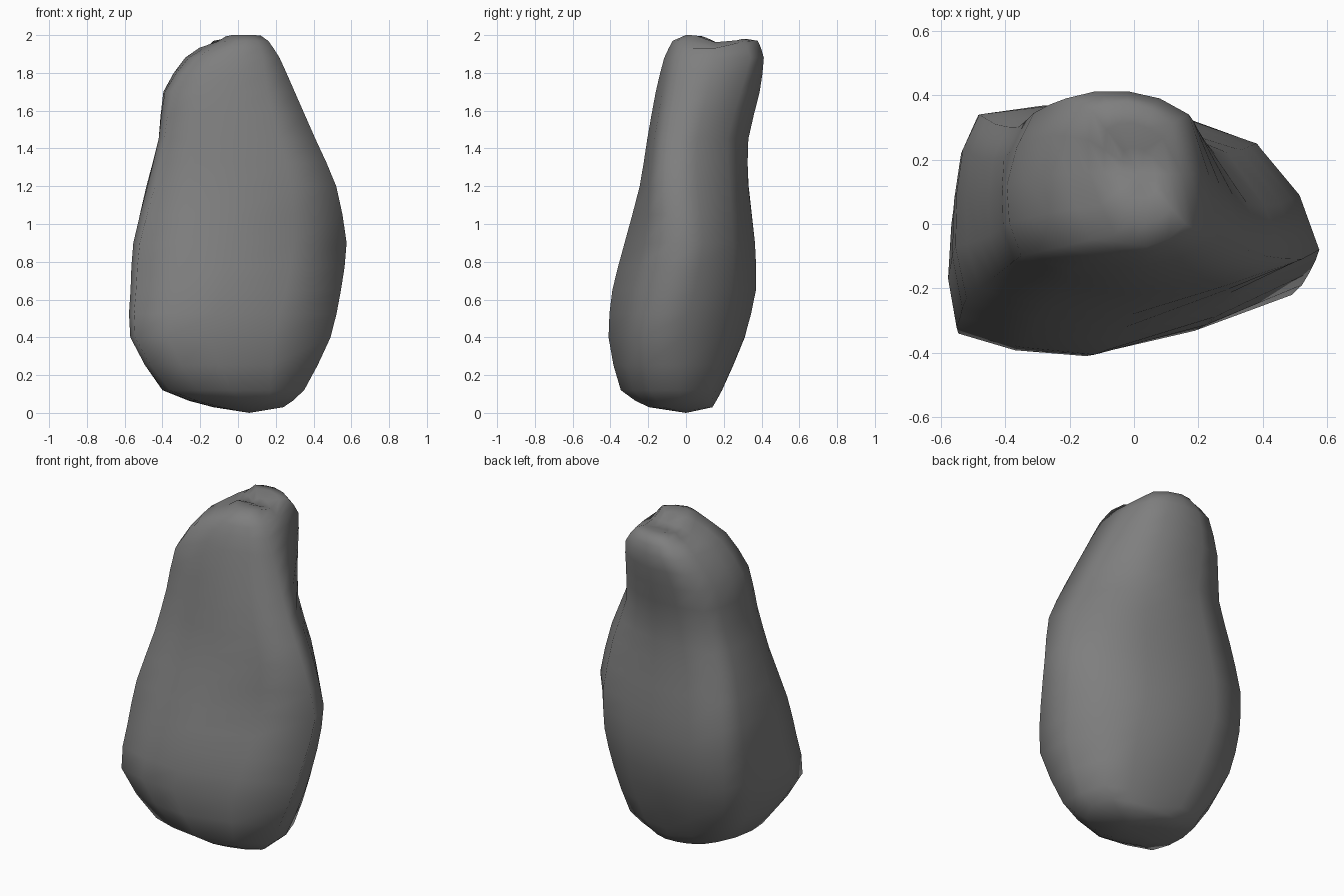
import bpy, bmesh, math
from mathutils import Vector

if "Cube" in bpy.data.objects:
    bpy.data.objects.remove(bpy.data.objects["Cube"])

# Cross-sections from bottom to top: front-left, front, right, back-right, back, back-left, left
HEIGHTS = [0.03, 0.12, 0.4, 0.65, 0.9, 1.2, 1.45, 1.7, 1.88, 1.97]
SECTIONS = [
    [(-.09, -.13), (.07, -.195), (.24, -.12), (.18, .08), (.04, .14), (-.10, .12), (-.13, 0)],
    [(-.36, -.27), (-.04, -.345), (.35, -.19), (.30, .11), (0, .19), (-.33, .17), (-.40, -.06)],
    [(-.545, -.34), (-.15, -.41), (.49, -.22), (.36, .18), (0, .31), (-.45, .28), (-.56, -.05)],
    [(-.54, -.29), (-.08, -.39), (.545, -.15), (.38, .24), (-.05, .37), (-.48, .33), (-.56, .05)],
    [(-.52, -.23), (-.04, -.325), (.575, -.08), (.38, .25), (-.04, .365), (-.48, .34), (-.55, .10)],
    [(-.44, -.17), (0, -.245), (.52, -.11), (.33, .23), (-.02, .33), (-.43, .31), (-.485, .08)],
    [(-.39, -.13), (-.02, -.205), (.41, -.10), (.25, .22), (.0, .33), (-.36, .30), (-.42, .10)],
    [(-.35, -.10), (-.02, -.16), (.30, -.06), (.20, .29), (-.03, .39), (-.31, .345), (-.395, .12)],
    [(-.22, -.07), (.02, -.115), (.22, -.03), (.17, .34), (-.02, .412), (-.21, .39), (-.28, .15)],
    [(-.06, -.03), (.04, -.07), (.16, .0), (.12, .31), (-.02, .38), (-.13, .35), (-.14, .16)],
]


def between(a, b, c, d, curve):
    """Midpoint of b and c, bulged away from a and d."""
    return (b + c) * (0.5 + curve) - (a + d) * curve


def rounded(points, z):
    """Close an outline at height z, with a midpoint on every side."""
    pts = [Vector((x, y, z)) for x, y in points]
    n = len(pts)
    out = []
    for i in range(n):
        a, b, c, d = (pts[(i + k) % n] for k in (-1, 0, 1, 2))
        out += [b, between(a, b, c, d, 0.035)]
    return out


def saddle(p):
    """Shallow dip between the front and back crown bumps."""
    return p - Vector((0, 0, 0.045 * math.exp(-((p.y - 0.19) / 0.075) ** 2)))


# Outlines, with an extra softened one between each pair
keys = [rounded(s, z) for s, z in zip(SECTIONS, HEIGHTS)]
outlines = []
for k in range(len(keys) - 1):
    group = (keys[max(k - 1, 0)], keys[k], keys[k + 1], keys[min(k + 2, len(keys) - 1)])
    outlines += [keys[k], [between(*ps, 0.04) for ps in zip(*group)]]

# Crown rim and inner crown
crown_mid = Vector((0.02, 0.16, 2.0))
outlines.append([saddle(p) for p in keys[-1]])
for f in (0.3, 0.65):
    top = [p.lerp(crown_mid, f) for p in keys[-1]]
    for p in top:
        p.z = 2.0 - 0.01 * max(0, p.y - 0.15) / 0.1
    outlines.append([saddle(p) for p in top])

bm = bmesh.new()
rings = [[bm.verts.new(p) for p in outline] for outline in outlines]
n = len(rings[0])

# Rock sides
for low, high in zip(rings, rings[1:]):
    for i in range(n):
        j = (i + 1) % n
        bm.faces.new((low[i], low[j], high[j], high[i]))

# Base and crown centres
for ring, tip in ((rings[0], Vector((0.06, 0, 0))), (rings[-1], saddle(crown_mid))):
    centre = bm.verts.new(tip)
    for i in range(n):
        bm.faces.new((ring[i], ring[(i + 1) % n], centre))
bmesh.ops.recalc_face_normals(bm, faces=bm.faces)

mesh = bpy.data.meshes.new("standing_rock")
bm.to_mesh(mesh)
bm.free()
rock = bpy.data.objects.new("standing_rock", mesh)
bpy.context.collection.objects.link(rock)
for face in mesh.polygons:
    face.use_smooth = True

# Dark grey stone
stone = bpy.data.materials.new("dark_stone")
stone.diffuse_color = (0.21, 0.21, 0.21, 1)
stone.use_nodes = True
stone.node_tree.nodes["Principled BSDF"].inputs["Base Color"].default_value = stone.diffuse_color
mesh.materials.append(stone)
